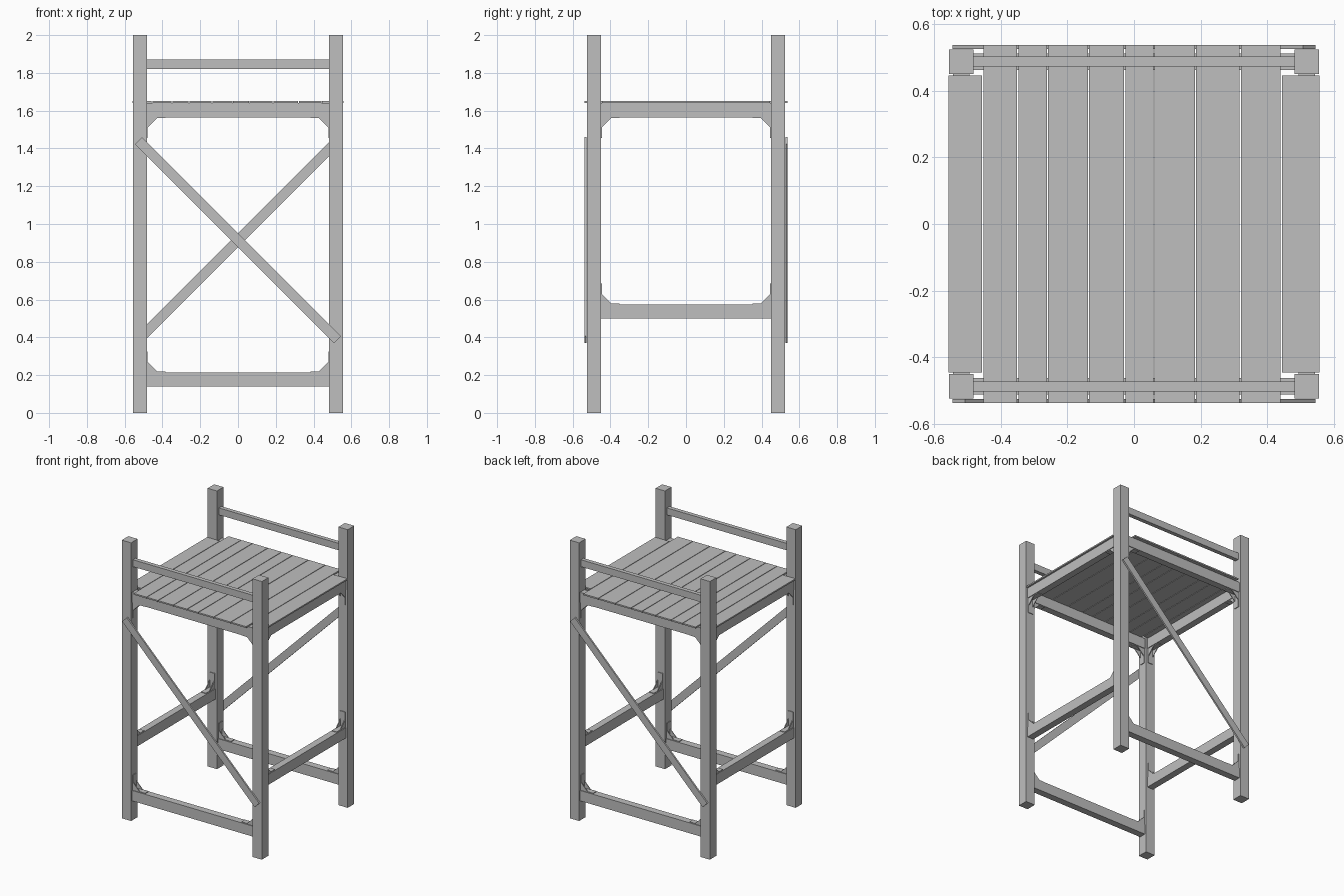
import bpy, math
from mathutils import Matrix, Vector

cube = bpy.data.objects.get("Cube")
if cube:
    bpy.data.objects.remove(cube, do_unlink=True)

grey = bpy.data.materials.new("plain grey")
grey.use_nodes = True
grey.diffuse_color = (0.52, 0.52, 0.52, 1)
grey.node_tree.nodes["Principled BSDF"].inputs["Base Color"].default_value = (0.52, 0.52, 0.52, 1)

POST_X, POST_Y, POST_W = 0.52, 0.488, 0.074
IN_X, IN_Y = POST_X - POST_W / 2, POST_Y - POST_W / 2


def make(name, verts, faces):
    mesh = bpy.data.meshes.new(name)
    mesh.from_pydata(verts, [], faces)
    mesh.materials.append(grey)
    obj = bpy.data.objects.new(name, mesh)
    bpy.context.collection.objects.link(obj)
    return obj


def prism(outline, y0, y1):
    """Extrude an x-z outline (counter-clockwise seen from the front) along y."""
    n = len(outline)
    verts = [(x, y0, z) for x, z in outline] + [(x, y1, z) for x, z in outline]
    faces = [tuple(range(n)), tuple(range(2 * n - 1, n - 1, -1))]
    faces += [(i, i + n, (i + 1) % n + n, (i + 1) % n) for i in range(n)]
    return verts, faces


def box(name, x, y, z):
    outline = [(x[0], z[0]), (x[1], z[0]), (x[1], z[1]), (x[0], z[1])]
    return make(name, *prism(outline, *y))


def around(c, width):
    return (c - width / 2, c + width / 2)


def bracket(name, corner, axis, side, up):
    """Angle bracket: two thin plates joined by triangular webs."""
    t, half = 0.005, 0.02
    parts = [
        ([(0, 0), (0.1, 0), (0.1, t), (0, t)], -half, half),
        ([(0, t), (t, t), (t, 0.11), (0, 0.11)], -half, half),
        ([(t, t), (0.055, t), (t, 0.055)], -half, t - half),
        ([(t, t), (0.055, t), (t, 0.055)], half - t, half),
    ]
    verts, faces = [], []
    for part in parts:
        v, f = prism(*part)
        faces += [tuple(i + len(verts) for i in face) for face in f]
        verts += v
    placed = []
    for u, w, h in verts:
        offset = (side * u, w, up * h) if axis == "x" else (w, side * u, up * h)
        placed.append(Vector(corner) + Vector(offset))
    if side * up * (1 if axis == "x" else -1) < 0:
        faces = [f[::-1] for f in faces]
    make(name, placed, faces)


# Corner posts
for sx, lr in ((-1, "right"), (1, "left")):
    for sy, fb in ((-1, "front"), (1, "back")):
        box(f"{fb}_{lr}_post", around(sx * POST_X, POST_W), around(sy * POST_Y, POST_W), (0, 2))

# Front and back rails, diagonal braces and brackets
for s, fb in ((-1, "front"), (1, "back")):
    span, y = (-IN_X, IN_X), s * POST_Y
    box(f"{fb}_hand_rail", span, around(y, 0.03), (1.82, 1.87))
    box(f"{fb}_apron", span, around(y, 0.05), (1.565, 1.64))
    box(f"{fb}_stretcher", span, around(y, 0.05), (0.14, 0.215))
    brace = box(f"{fb}_brace", around(0, 1.49), around(0, 0.012), around(0, 0.052))
    brace.matrix_world = (Matrix.Translation((0, s * 0.532, 0.915))
                          @ Matrix.Rotation(-s * math.pi / 4, 4, "Y"))
    for sx, lr in ((-1, "right"), (1, "left")):
        bracket(f"{fb}_{lr}_low_bracket", (sx * IN_X, y, 0.215), "x", -sx, 1)
        bracket(f"{fb}_{lr}_high_bracket", (sx * IN_X, y, 1.565), "x", -sx, -1)

# Side aprons, stretchers and brackets
for s, lr in ((-1, "right"), (1, "left")):
    span, x = (-IN_Y, IN_Y), s * POST_X
    box(f"{lr}_apron", around(x, 0.05), span, (1.565, 1.64))
    box(f"{lr}_stretcher", around(x, 0.05), span, (0.5, 0.575))
    for sy, fb in ((-1, "front"), (1, "back")):
        bracket(f"{lr}_{fb}_low_bracket", (x, sy * IN_Y, 0.575), "y", -sy, 1)
        bracket(f"{lr}_{fb}_high_bracket", (x, sy * IN_Y, 1.565), "y", -sy, -1)

# Seat planks of uneven width; the outer two fit between the posts
edges = [-0.56, -0.455, -0.35, -0.26, -0.137, -0.028, 0.06, 0.185, 0.32, 0.443, 0.56]
for i, (a, b) in enumerate(zip(edges, edges[1:])):
    reach = 0.446 if i in (0, len(edges) - 2) else 0.538
    box(f"seat_plank_{i + 1}", (a + 0.002, b - 0.002), (-reach, reach), (1.64, 1.65))
